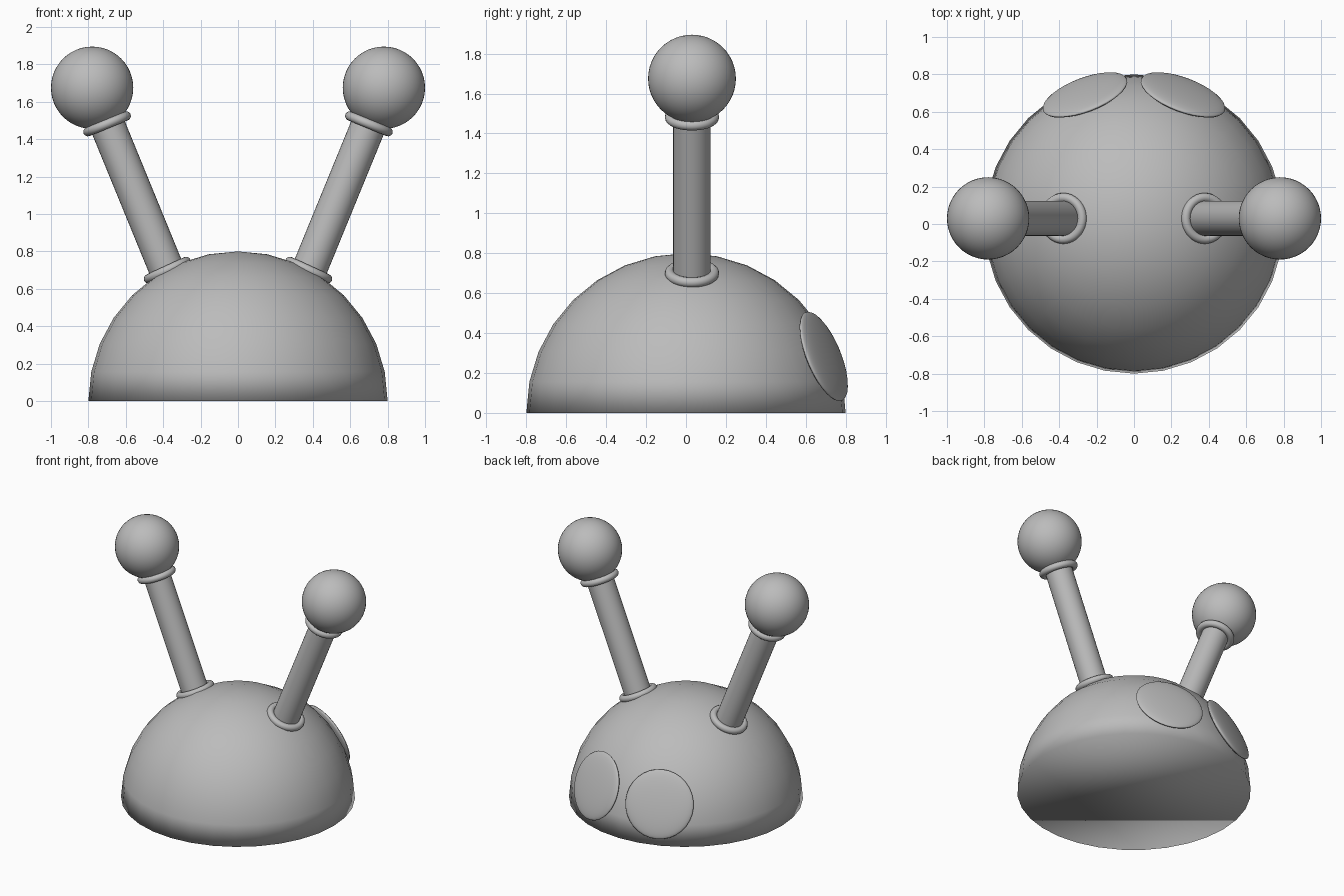
import bpy, bmesh, math
from mathutils import Vector

cube = bpy.data.objects.get("Cube")
if cube:
    bpy.data.objects.remove(cube, do_unlink=True)

# One plain grey for every part
grey = bpy.data.materials.new("plain grey")
grey.use_nodes = True
colour = (0.5, 0.5, 0.5, 1)
grey.diffuse_color = colour
grey.node_tree.nodes["Principled BSDF"].inputs["Base Color"].default_value = colour


def finish(name, keep_edges=True):
    obj = bpy.context.object
    obj.name = obj.data.name = name
    obj.data.materials.append(grey)
    if keep_edges:
        bpy.ops.object.shade_smooth_by_angle(angle=math.radians(40))
    else:
        bpy.ops.object.shade_smooth()
    return obj


def facing(direction):
    return Vector(direction).to_track_quat('Z', 'Y').to_euler()


# Dome: upper half of a sphere with a flat closed base
bpy.ops.mesh.primitive_uv_sphere_add(segments=32, ring_count=16, radius=0.8)
dome = finish("dome", keep_edges=False)
bm = bmesh.new()
bm.from_mesh(dome.data)
cut = bmesh.ops.bisect_plane(bm, geom=bm.verts[:] + bm.edges[:] + bm.faces[:], dist=0.0001,
                             plane_co=(0, 0, 0), plane_no=(0, 0, -1), clear_outer=True)
bmesh.ops.holes_fill(bm, edges=[e for e in bm.edges if e.is_boundary], sides=0)
bmesh.ops.recalc_face_normals(bm, faces=bm.faces)
for face in bm.faces:
    face.smooth = True
bm.to_mesh(dome.data)
bm.free()

for side, s in (("left", 1), ("right", -1)):
    # Antenna: stalk, ball and two collars
    foot = Vector((s * 0.36, 0.03, 0.65))
    tip = Vector((s * 0.78, 0.03, 1.675))
    axis = (tip - foot).normalized()
    bpy.ops.mesh.primitive_cylinder_add(vertices=32, radius=0.094, depth=(tip - foot).length,
                                        location=(foot + tip) / 2, rotation=facing(axis))
    finish(side + "_antenna_stalk")

    bpy.ops.mesh.primitive_uv_sphere_add(segments=48, ring_count=24, radius=0.22, location=tip)
    finish(side + "_antenna_ball")

    for part, x, z, lean in (("upper", 0.7, 1.482, axis),
                             ("lower", 0.378, 0.70, (s * 0.42, 0, 0.91))):
        bpy.ops.mesh.primitive_torus_add(major_radius=0.111, minor_radius=0.025,
                                         major_segments=48, minor_segments=12,
                                         location=(s * x, 0.03, z), rotation=facing(lean))
        finish(f"{side}_{part}_collar")

    # Round spot on the back: a flattened ball set into the dome
    out = Vector((s * 0.262, 0.69, 0.283))
    bpy.ops.mesh.primitive_uv_sphere_add(segments=32, ring_count=16, radius=1,
                                         location=out, rotation=facing(out))
    bpy.context.object.scale = (0.24, 0.24, 0.036)
    finish(side + "_back_spot", keep_edges=False)
